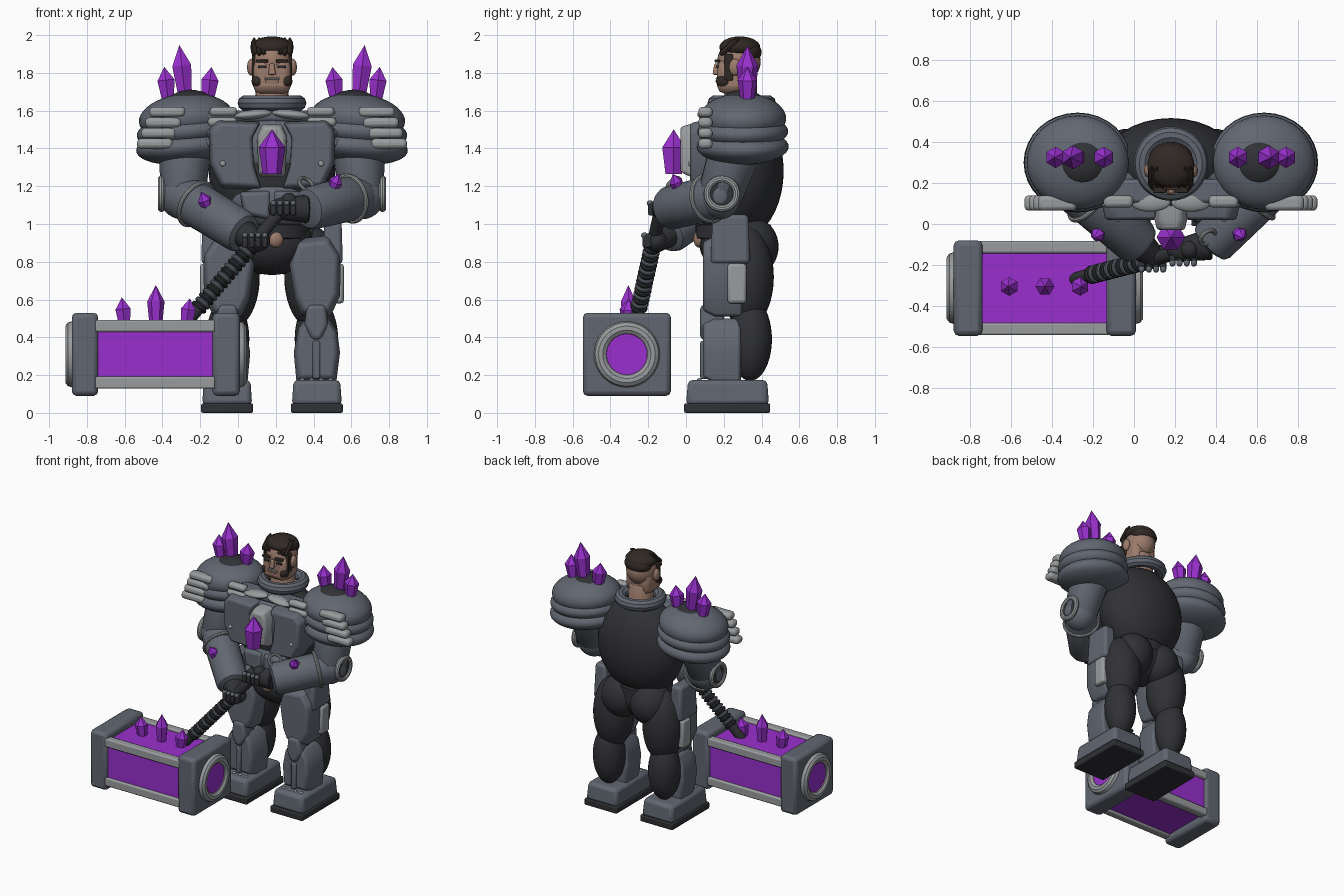
import bpy, bmesh, math
from mathutils import Vector, Matrix

if "Cube" in bpy.data.objects:
    bpy.data.objects.remove(bpy.data.objects["Cube"])

CX = 0.18                                   # symmetry plane of the figure
def mat(name, c):
    m = bpy.data.materials.new(name)
    m.diffuse_color = (*c, 1)
    m.use_nodes = True
    m.node_tree.nodes["Principled BSDF"].inputs["Base Color"].default_value = m.diffuse_color
    return m
SLATE = mat("slate", (0.12, 0.135, 0.165))
DARK = mat("charcoal", (0.03, 0.031, 0.036))
LIGHT = mat("light_metal", (0.32, 0.33, 0.34))
PURPLE = mat("purple", (0.32, 0.03, 0.62))
SKIN = mat("skin", (0.33, 0.2, 0.15))
HAIR = mat("hair", (0.03, 0.022, 0.018))

def finish(name, bm, m, bevel=0, smooth=True):
    bmesh.ops.recalc_face_normals(bm, faces=bm.faces)
    me = bpy.data.meshes.new(name)
    bm.to_mesh(me)
    bm.free()
    ob = bpy.data.objects.new(name, me)
    bpy.context.collection.objects.link(ob)
    me.materials.append(m)
    if smooth:
        me.shade_smooth()
        me.set_sharp_from_angle(angle=math.radians(35))
    if bevel:
        b = ob.modifiers.new("bevel", 'BEVEL')
        b.width, b.segments = bevel, 2
    return ob

def ball(name, loc, size, m, tilt=0):
    bm = bmesh.new()
    bmesh.ops.create_uvsphere(bm, u_segments=32, v_segments=20, radius=1)
    bm.transform(Matrix.Translation(loc) @ Matrix.Rotation(tilt, 4, 'Y') @ Matrix.Diagonal((*size, 1)))
    return finish(name, bm, m)

def box(name, a, b, m, bevel=0.015, top=(1, 1)):
    bm = bmesh.new()
    bmesh.ops.create_cube(bm, size=1)
    for v in bm.verts:
        if v.co.z > 0:
            v.co.x *= top[0]
            v.co.y *= top[1]
    a, b = Vector(a), Vector(b)
    s = b - a
    bm.transform(Matrix.Translation((a + b) / 2) @ Matrix.Diagonal((abs(s.x), abs(s.y), abs(s.z), 1)))
    return finish(name, bm, m, bevel)

def lathe(name, p0, p1, prof, m, seg=24, smooth=True):
    """Revolve (radius, fraction) pairs around the line p0-p1."""
    p0, p1 = Vector(p0), Vector(p1)
    d = p1 - p0
    q = d.to_track_quat('Z', 'Y')
    bm = bmesh.new()
    rings = [[bm.verts.new(p0 + q @ Vector((r * math.cos(k * math.tau / seg), r * math.sin(k * math.tau / seg), t * d.length)))
              for k in range(seg)] for r, t in prof]
    for A, B in zip(rings, rings[1:]):
        for k in range(seg):
            bm.faces.new((A[k], A[(k + 1) % seg], B[(k + 1) % seg], B[k]))
    bm.faces.new(rings[0])
    bm.faces.new(rings[-1])
    return finish(name, bm, m, 0, smooth)

def tube(name, p0, p1, r0, r1, m):
    return lathe(name, p0, p1, [(r0 * .6, -.03), (r0 * .9, 0), (r0, .06), (r1, .94), (r1 * .9, 1), (r1 * .6, 1.03)], m)

def crystal(name, base, tip, r):
    return lathe(name, base, tip, [(r * .72, 0), (r, .6), (.001, 1)], PURPLE, 6, False)

def ring(name, loc, axis, R, r, m):
    n = 10
    ax = Vector(axis).normalized() * r
    c = Vector(loc)
    prof = [(R + r * math.cos(k * math.tau / n), .5 + .5 * math.sin(k * math.tau / n)) for k in range(n + 1)]
    ob = lathe(name, c - ax, c + ax, prof, m, 32)
    bm = bmesh.new()
    bm.from_mesh(ob.data)                   # remove end caps, close the seam
    bmesh.ops.delete(bm, geom=[f for f in bm.faces if len(f.verts) > 4], context='FACES')
    bmesh.ops.remove_doubles(bm, verts=bm.verts, dist=1e-5)
    bmesh.ops.recalc_face_normals(bm, faces=bm.faces)
    bm.to_mesh(ob.data)
    bm.free()
    return ob

def plate(name, s, pts, y0, y1, m, shrink=.85, bevel=.015):
    """Armour plate: outline in (side, z), extruded in y, front face shrunk."""
    n = len(pts)
    c = (sum(p[0] for p in pts) / n, sum(p[1] for p in pts) / n)
    bm = bmesh.new()
    loops = []
    for y, k in ((y1, 1), (y0 + (y1 - y0) * .3, 1), (y0, shrink)):
        loops.append([bm.verts.new((CX + s * (c[0] + (a - c[0]) * k), y, c[1] + (z - c[1]) * k)) for a, z in pts])
    for A, B in zip(loops, loops[1:]):
        for k in range(n):
            bm.faces.new((A[k], A[(k + 1) % n], B[(k + 1) % n], B[k]))
    bm.faces.new(loops[0])
    bm.faces.new(loops[-1])
    return finish(name, bm, m, bevel)

# torso and pelvis
ball("back_body", (CX, .285, 1.28), (.335, .232, .36), DARK)
ball("chest_core", (CX, .24, 1.4), (.33, .2, .2), SLATE)
ball("abdomen", (CX, .2, 1.12), (.23, .16, .16), SLATE)
ball("pelvis", (CX, .26, .9), (.22, .19, .17), DARK)
tube("belt", (CX, .25, .92), (CX, .25, 1.0), .2, .2, DARK)
ball("belt_buckle", (CX + .02, .07, .92), (.04, .03, .045), SKIN)
plate("chest_crystal_housing", 1, [(-.05, 1.53), (.05, 1.53), (.08, 1.47), (.07, 1.25), (-.07, 1.25), (-.08, 1.47)], -.03, .15, LIGHT)
crystal("chest_crystal", (CX, -.065, 1.265), (CX, -.065, 1.5), .07)
box("upper_chest_bar", (CX - .42, .1, 1.54), (CX + .42, .22, 1.6), SLATE, .02)
ring("chest_ring", (.36, -.065, 1.21), (.5, -.6, .6), .042, .011, LIGHT)

# collar, neck and head
ring("collar", (CX, .295, 1.64), (0, 0, 1), .14, .042, SLATE)
tube("neck", (CX, .29, 1.56), (CX, .29, 1.76), .09, .085, SKIN)
ball("skull", (CX, .28, 1.86), (.108, .115, .115), SKIN)
box("jaw", (CX - .1, .165, 1.69), (CX + .1, .35, 1.87), SKIN, .04)
box("nose", (CX - .02, .14, 1.79), (CX + .02, .19, 1.85), SKIN, .008, (.6, .6))
box("mouth", (CX - .04, .157, 1.765), (CX + .04, .18, 1.775), LIGHT, .003)
box("lower_lip", (CX - .035, .157, 1.748), (CX + .035, .18, 1.762), SKIN, .004)
ball("hair", (CX, .285, 1.935), (.115, .108, .058), HAIR)
ball("hair_back", (CX, .325, 1.91), (.105, .075, .06), HAIR)
for k in range(8):
    x = CX + (k - 3.5) * .027
    lathe("hair_strand", (x, .185, 1.90), (x, .27, 1.975), [(.009, -.05), (.016, .1), (.018, .8), (.006, 1.1)], HAIR, 8)

for s in (-1, 1):
    def P(d, y, z):
        return (CX + s * d, y, z)
    # face details
    ball("ear", P(.11, .26, 1.83), (.022, .032, .045), SKIN)
    ball("sideburn", P(.075, .2, 1.755), (.033, .04, .035), HAIR)
    box("sideburn_strip", P(.09, .2, 1.76), P(.107, .25, 1.9), HAIR, .006)
    box("eyebrow", P(.02, .152, 1.855), P(.085, .18, 1.872), HAIR, .005)
    box("eye", P(.03, .158, 1.825), P(.075, .18, 1.84), DARK, .004)

    # chest plates
    plate("pectoral_plate", s, [(.06, 1.54), (.29, 1.55), (.335, 1.5), (.33, 1.32), (.27, 1.19), (.05, 1.18), (.09, 1.3), (.1, 1.46)], .02, .25, SLATE, .9)
    ball("collarbone_plate", P(.1, .11, 1.58), (.1, .05, .025), LIGHT, s * .1)
    ball("chest_rivet", P(.26, .025, 1.32), (.016, .014, .016), LIGHT)
    plate("abdominal_plate", s, [(.005, 1.18), (.17, 1.17), (.15, 1.05), (.005, 1.02)], .03, .15, SLATE)

    # pauldron: stacked domes, cap, front bars, crystals
    for z, r, h in ((1.56, .25, .13), (1.49, .262, .095), (1.41, .265, .095)):
        ball("pauldron_band", P(.455, .3, z), (r, r * .92, h), SLATE, s * .09)
    ball("pauldron_cap", P(.43, .3, 1.635), (.125, .12, .075), DARK)
    for k in range(4):
        z = 1.425 + k * .056
        o = .715 - k * .022
        box("pauldron_bar_outer", P(o - .19, .065, z - .027), P(o, .14, z + .027), LIGHT, .02)
        box("pauldron_bar_inner", P(.185 + .0 * k, .08, z - .022), P(.36 - k * .01, .14, z + .027), LIGHT if k > 1 else SLATE, .02)
    for d, z0, lean, z1, r in ((.34, 1.66, -.02, 1.83, .052), (.46, 1.68, .03, 1.945, .058), (.55, 1.66, .02, 1.83, .052)):
        crystal("shoulder_crystal", P(d, .325, z0), P(d + lean, .325, z1), r)

    # arms: both reach for the handle, the left one lower
    elbow = Vector(P(.475, .18, 1.15))
    wrist = Vector((.03, -.1, .95)) if s < 0 else Vector((.37, -.1, 1.08))
    hand = Vector((.09, -.155, .91)) if s < 0 else Vector((.24, -.125, 1.08))
    tube("upper_arm", P(.455, .27, 1.42), elbow, .14, .12, SLATE)
    ball("elbow", elbow, (.122, .115, .125), SLATE)
    tube("forearm", elbow, wrist, .12, .115, SLATE)
    ring("forearm_cuff", elbow.lerp(wrist, .22), wrist - elbow, .122, .013, LIGHT)
    ring("elbow_ring", P(.585, .19, 1.16), (1, 0, 0), .078, .019, LIGHT)
    lathe("elbow_disc", P(.52, .19, 1.16), P(.59, .19, 1.16), [(.075, 0), (.075, 1)], DARK)
    c = Vector((-.155, -.05, 1.07)) if s < 0 else Vector((.495, -.05, 1.165))
    crystal("forearm_crystal", c + Vector((0, .02, 0)), c + Vector((s * .04, -.02, .1)), .036)
    tube("glove", wrist, hand, .075, .06, DARK)
    ball("palm", hand, (.08, .06, .06), DARK)
    for k in range(4):
        f = hand + Vector(((k - 1.5) * .035, -.055, 0))
        box("finger", f - Vector((.015, .02, .035)), f + Vector((.015, .03, .04)), DARK, .01)
        ball("knuckle", f + Vector((0, -.01, .03)), (.015, .018, .015), SLATE)

    # legs
    ball("buttock", P(.12, .34, .88), (.15, .15, .16), DARK)
    ball("thigh", P(.21, .32, .72), (.145, .145, .27), DARK)
    ball("calf", P(.235, .34, .39), (.115, .115, .22), DARK)
    plate("thigh_plate", s, [(.13, .92), (.3, .94), (.365, .84), (.36, .62), (.31, .51), (.16, .51), (.12, .6), (.09, .8)], .09, .3, SLATE)
    box("hip_plate", P(.27, .13, .79), P(.375, .34, 1.05), SLATE, .02, (.85, .9))
    box("thigh_side_strip", P(.33, .22, .58), P(.38, .32, .79), LIGHT, .015)
    plate("shin_plate", s, [(.14, .45), (.18, .5), (.3, .5), (.345, .44), (.36, .32), (.34, .16), (.13, .16), (.115, .32)], .09, .29, SLATE)
    plate("knee_plate", s, [(.185, .58), (.285, .58), (.3, .46), (.26, .38), (.21, .38), (.17, .46)], .075, .2, SLATE)
    box("shin_bar", P(.215, .075, .18), P(.255, .12, .38), SLATE, .01)
    box("boot", P(.105, 0, .04), P(.37, .44, .175), SLATE, .025, (.93, .95))
    box("boot_sole", P(.1, -.01, 0), P(.375, .445, .05), DARK, .008)
    for k in range(4):
        ball("boot_rivet", P(.16 + k * .05, .07, .172), (.013, .013, .012), LIGHT)

# hammer head
HY, HZ = -.313, .31
box("hammer_core", (-.76, HY - .21, HZ - .165), (-.12, HY + .21, HZ + .165), PURPLE, 0)
for sy in (-1, 1):
    for sz in (-1, 1):
        y, z = HY + sy * .2, HZ + sz * .15
        box("hammer_edge_bar", (-.76, y - .03, z - .032), (-.12, y + .03, z + .032), LIGHT, .01)
for a, b, face, out in ((-.88, -.74, -.88, -1), (-.135, .01, .01, 1)):
    box("hammer_end", (a, HY - .233, HZ - .22), (b, HY + .233, HZ + .22), SLATE, .025)
    ring("hammer_face_ring", (face, HY, HZ), (1, 0, 0), .139, .036, LIGHT)
    lathe("hammer_face_disc", (face - out * .02, HY, HZ), (face + out * .015, HY, HZ), [(.11, 0), (.11, 1)], PURPLE, 24)
for x, lean, z in ((-.6, -.015, .61), (-.435, 0, .675), (-.275, .02, .605)):
    crystal("hammer_crystal", (x, -.305, .46), (x + lean, -.305, z), .046)

# hammer handle with ribbed grip
h0, h1 = Vector((-.29, -.27, .46)), Vector((.27, -.125, 1.12))
tube("handle", h0, h1, .034, .034, DARK)
for k in range(17):
    ring("handle_rib", h0.lerp(h1, .15 + k * .034), h1 - h0, .034, .012, SLATE if k % 2 else DARK)
ball("handle_pommel", h1, (.045, .045, .045), DARK)
